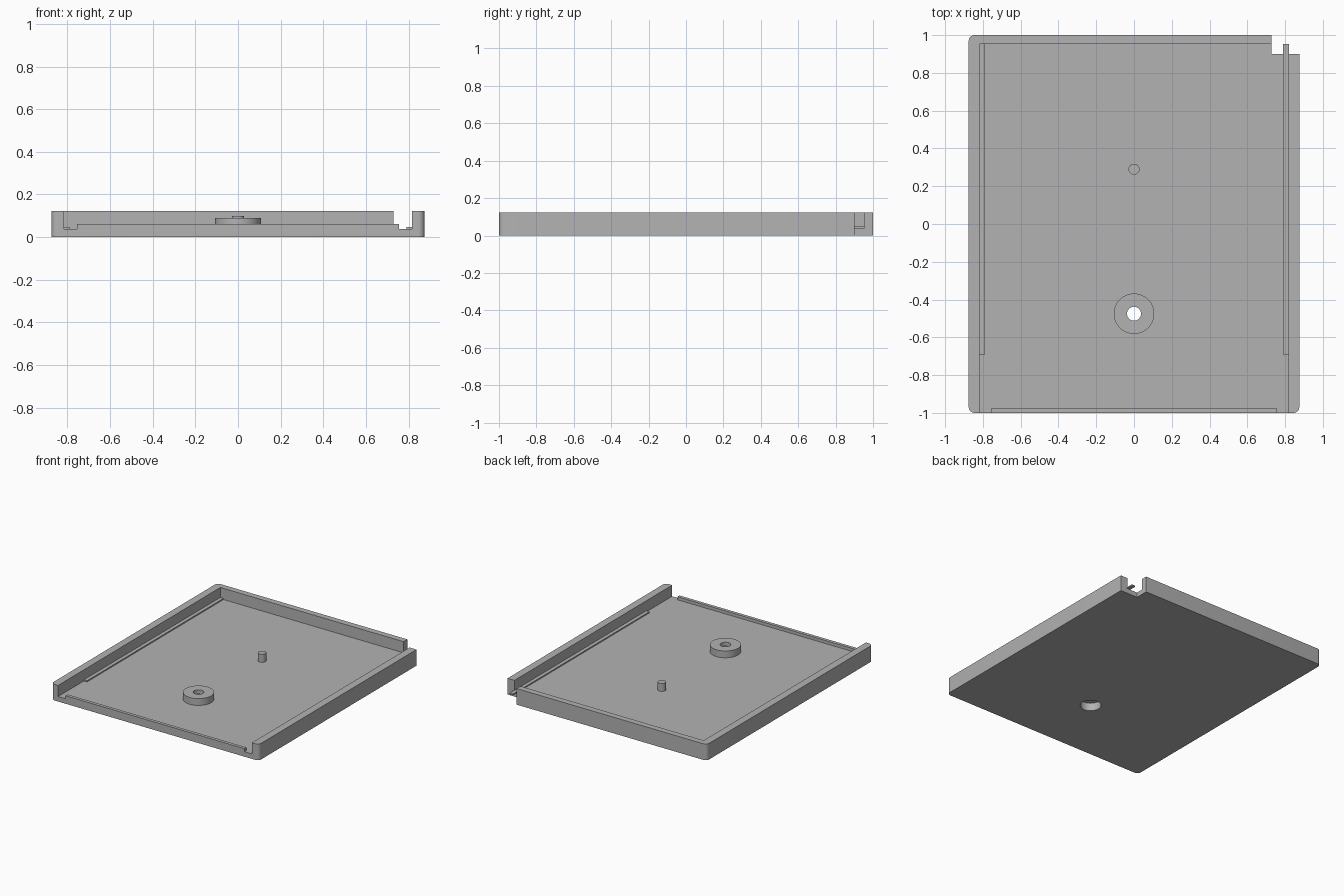
import bpy
import bmesh
import math

cube = bpy.data.objects.get("Cube")
if cube:
    bpy.data.objects.remove(cube, do_unlink=True)

grey = bpy.data.materials.new("plain grey")
grey.use_nodes = True
colour = (0.45, 0.45, 0.45, 1)
grey.diffuse_color = colour
grey.node_tree.nodes["Principled BSDF"].inputs["Base Color"].default_value = colour

FLOOR, TOP = 0.038, 0.123
HALF_W, INNER_W = 0.875, 0.817
HOLE_Y = -0.475


def finish(name, bm):
    mesh = bpy.data.meshes.new(name)
    bm.to_mesh(mesh)
    bm.free()
    mesh.materials.append(grey)
    obj = bpy.data.objects.new(name, mesh)
    bpy.context.scene.collection.objects.link(obj)
    return obj


def box(name, x, y, z, corner=0):
    """Box from (low, high) ranges, optionally with rounded upright edges."""
    bm = bmesh.new()
    bmesh.ops.create_cube(bm, size=1)
    for v in bm.verts:
        v.co = [r[0] if c < 0 else r[1] for c, r in zip(v.co, (x, y, z))]
    if corner:
        upright = [e for e in bm.edges
                   if abs(e.verts[0].co.z - e.verts[1].co.z) > 0.01]
        bmesh.ops.bevel(bm, geom=upright, offset=corner, segments=6,
                        profile=0.5, affect='EDGES')
    return finish(name, bm)


def cylinder(name, y, radius, z):
    bm = bmesh.new()
    bmesh.ops.create_cone(bm, cap_ends=True, segments=48, radius1=radius,
                          radius2=radius, depth=z[1] - z[0])
    bmesh.ops.translate(bm, verts=bm.verts, vec=(0, y, sum(z) / 2))
    return finish(name, bm)


def cut(target, *cutters):
    for cutter in cutters:
        mod = target.modifiers.new(cutter.name, 'BOOLEAN')
        mod.operation = 'DIFFERENCE'
        mod.solver = 'EXACT'
        mod.object = cutter
        cutter.hide_render = True


# Tray shell, boss and pin
tray = box("tray", (-HALF_W, HALF_W), (-1, 1), (0, TOP), corner=0.03)
boss = cylinder("screw_boss", HOLE_Y, 0.107, (FLOOR - 0.005, 0.09))
pin = cylinder("locating_pin", 0.29, 0.029, (FLOOR - 0.005, 0.099))

# Cutters: open-fronted cavity, corner notch, stepped screw hole
cavity = box("cavity_cutter", (-INNER_W, INNER_W), (-1.2, 0.954), (FLOOR, 0.3))
notch = box("notch_cutter", (0.728, 1), (0.9, 1.2), (-0.1, 0.3))
head_hole = cylinder("head_hole_cutter", HOLE_Y, 0.073, (-0.1, 0.06))
shank_hole = cylinder("shank_hole_cutter", HOLE_Y, 0.037, (-0.1, 0.3))
cutters = (cavity, notch, head_hole, shank_hole)
cut(tray, *cutters)
cut(boss, head_hole, shank_hole)

# Bake the cuts, then drop the cutters
bpy.context.view_layer.update()
graph = bpy.context.evaluated_depsgraph_get()
for obj in (tray, boss):
    baked = bpy.data.meshes.new_from_object(obj.evaluated_get(graph))
    obj.modifiers.clear()
    obj.data = baked
for cutter in cutters:
    bpy.data.objects.remove(cutter, do_unlink=True)

# Low lip across the open front
front_lip = box("front_lip", (-0.755, 0.755), (-1, -0.975), (FLOOR - 0.005, 0.061))

# Thin rails beside the walls; the left one bridges the notch
parts = [tray, boss, pin, front_lip]
for name, x in (("right_rail", (-INNER_W - 0.003, -0.79)),
                ("left_rail", (0.79, INNER_W + 0.003))):
    parts.append(box(name, x, (-0.69, 0.954), (FLOOR, 0.047)))

# Smooth the round sides, keep the edges crisp
bpy.ops.object.select_all(action='DESELECT')
for obj in parts:
    obj.select_set(True)
bpy.context.view_layer.objects.active = tray
bpy.ops.object.shade_smooth_by_angle(angle=math.radians(30))
